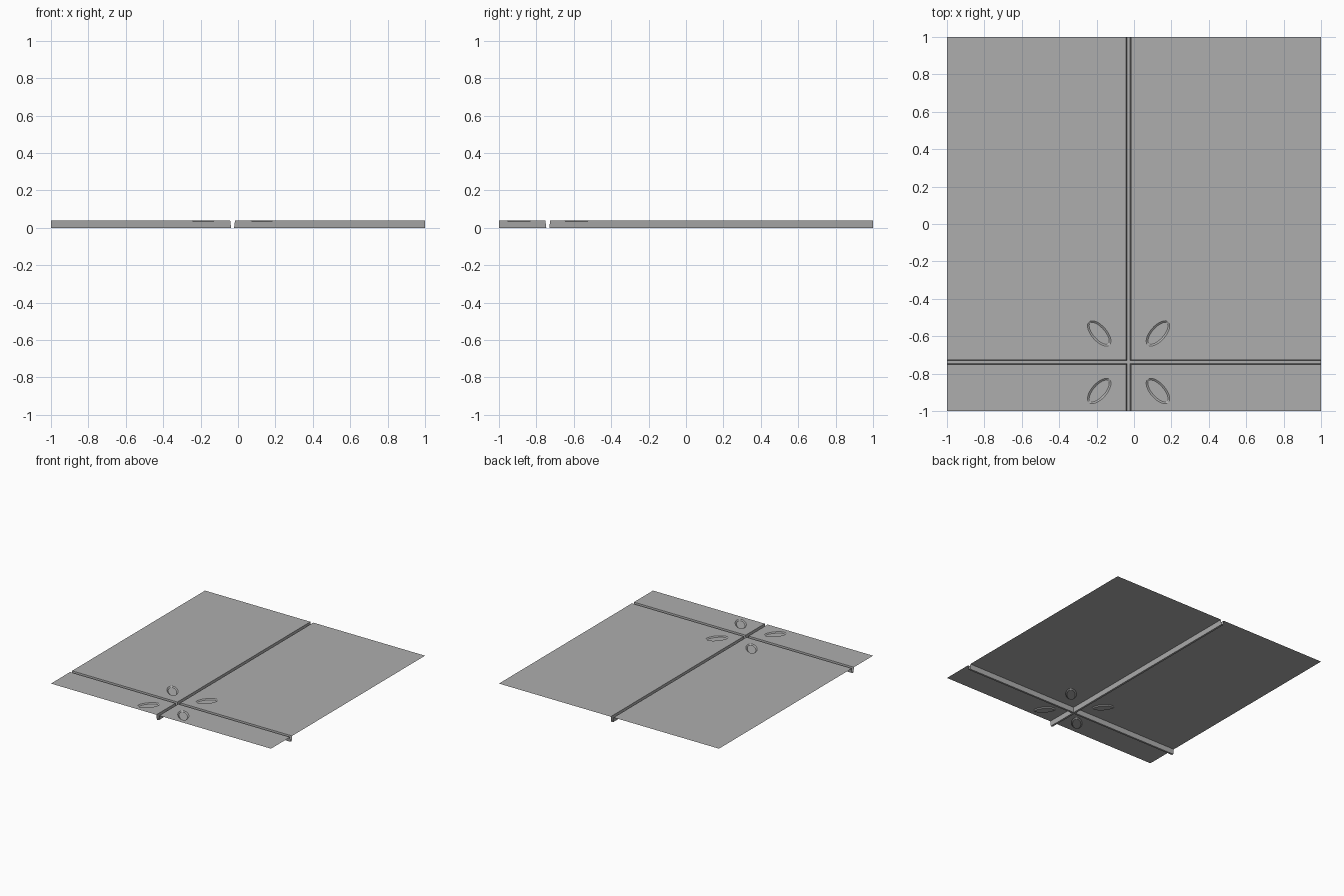
import bpy, bmesh, math

if "Cube" in bpy.data.objects:
    bpy.data.objects.remove(bpy.data.objects["Cube"])

TOP, DIMPLE_Z = 0.04, 0.033
CX, CY = -0.029, -0.739          # groove crossing
OUT, INN = 0.013, 0.008          # half widths of groove at top and floor

grey = bpy.data.materials.new("dark_grey")
grey.diffuse_color = (0.42, 0.42, 0.42, 1)
grey.use_nodes = True
grey.node_tree.nodes["Principled BSDF"].inputs["Base Color"].default_value = grey.diffuse_color


def finish(bm, name, smooth=False):
    bmesh.ops.recalc_face_normals(bm, faces=bm.faces)
    if sum(f.normal.z * f.calc_area() for f in bm.faces) < 0:
        bmesh.ops.reverse_faces(bm, faces=bm.faces)
    me = bpy.data.meshes.new(name)
    bm.to_mesh(me)
    bm.free()
    me.materials.append(grey)
    ob = bpy.data.objects.new(name, me)
    bpy.context.collection.objects.link(ob)
    if smooth:
        bpy.ops.object.select_all(action='DESELECT')
        bpy.context.view_layer.objects.active = ob
        ob.select_set(True)
        bpy.ops.object.shade_smooth_by_angle(angle=math.radians(25))


def loop(bm, pts):
    vs = [bm.verts.new(p) for p in pts]
    es = [bm.edges.new((vs[i], vs[(i + 1) % len(vs)])) for i in range(len(vs))]
    return vs, es


def ellipse(cx, cy, a, b, rot, z, n=32):
    c, s = math.cos(rot), math.sin(rot)
    pts = []
    for i in range(n):
        t = 2 * math.pi * i / n
        u, v = a * math.cos(t), b * math.sin(t)
        pts.append((cx + u * c - v * s, cy + u * s + v * c, z))
    return pts


# Crossing grooves with sloping walls and a flat floor
xs = [-1, CX - OUT, CX - INN, CX + INN, CX + OUT, 1]
ys = [-1, CY - OUT, CY - INN, CY + INN, CY + OUT, 1]
hs = [TOP, TOP, 0, 0, TOP, TOP]
bm = bmesh.new()
grid = [[bm.verts.new((xs[i], ys[j], min(hs[i], hs[j]))) for j in range(6)] for i in range(6)]
for i in range(5):
    for j in range(5):
        if i in (0, 4) and j in (0, 4):
            continue             # left open for the flat panels
        a, b, c, d = grid[i][j], grid[i + 1][j], grid[i + 1][j + 1], grid[i][j + 1]
        if i in (1, 3) and j in (1, 3):
            # mitred corner, split along the diagonal facing the crossing
            if i == j:
                bm.faces.new((a, b, c))
                bm.faces.new((a, c, d))
            else:
                bm.faces.new((a, b, d))
                bm.faces.new((b, c, d))
        else:
            bm.faces.new((a, b, c, d))
finish(bm, "crossing_grooves")

# Four flat panels, each with a shallow oval dimple pointing at the crossing
for sx, side in ((-1, "left"), (1, "right")):
    for sy, end in ((-1, "front"), (1, "back")):
        bm = bmesh.new()
        x0, y0 = CX + sx * OUT, CY + sy * OUT
        _, outer = loop(bm, [(x0, y0, TOP), (sx, y0, TOP), (sx, sy, TOP), (x0, sy, TOP)])
        cx, cy = CX + sx * 0.157, CY + sy * 0.154
        rot = sx * sy * math.radians(48.5)
        rim, rim_e = loop(bm, ellipse(cx, cy, 0.083, 0.041, rot, TOP))
        bmesh.ops.triangle_fill(bm, use_beauty=True, edges=outer + rim_e, normal=(0, 0, 1))
        floor, _ = loop(bm, ellipse(cx, cy, 0.073, 0.031, rot, DIMPLE_Z))
        n = len(rim)
        for k in range(n):
            bm.faces.new((rim[k], rim[(k + 1) % n], floor[(k + 1) % n], floor[k]))
        bm.faces.new(floor)
        finish(bm, f"panel_{end}_{side}", smooth=True)
